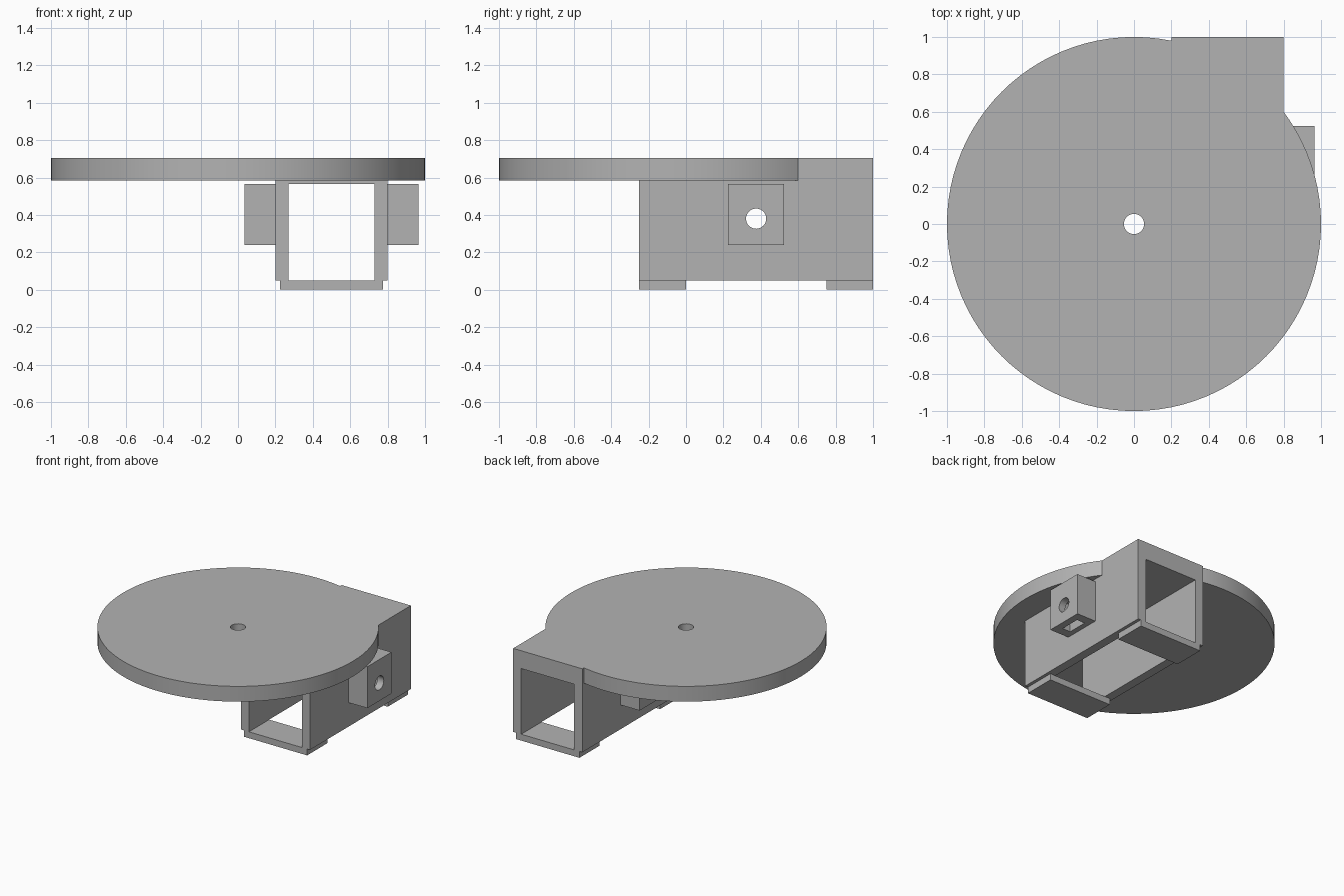
import bpy, bmesh, math
from mathutils import Matrix, Vector

old = bpy.data.objects.get("Cube")
if old:
    bpy.data.objects.remove(old, do_unlink=True)

grey = bpy.data.materials.new("plain_grey")
grey.use_nodes = True
colour = (0.45, 0.45, 0.45, 1)
grey.diffuse_color = colour
grey.node_tree.nodes["Principled BSDF"].inputs["Base Color"].default_value = colour


def finish(name, bm):
    mesh = bpy.data.meshes.new(name)
    bm.to_mesh(mesh)
    bm.free()
    mesh.materials.append(grey)
    obj = bpy.data.objects.new(name, mesh)
    bpy.context.collection.objects.link(obj)
    return obj


def box(name, x, y, z):
    lo, hi = Vector((x[0], y[0], z[0])), Vector((x[1], y[1], z[1]))
    bm = bmesh.new()
    bmesh.ops.create_cube(bm, size=1, matrix=Matrix.Translation((lo + hi) / 2)
                          @ Matrix.Diagonal((*(hi - lo), 1)))
    return finish(name, bm)


def cylinder(name, radius, depth, centre, sides, axis="Z"):
    turn = Matrix.Rotation(math.pi / 2, 4, "Y") if axis == "X" else Matrix()
    bm = bmesh.new()
    bmesh.ops.create_cone(bm, cap_ends=True, segments=sides, radius1=radius, radius2=radius,
                          depth=depth, matrix=Matrix.Translation(centre) @ turn)
    return finish(name, bm)


def combine(target, part, operation):
    mod = target.modifiers.new("boolean", "BOOLEAN")
    mod.operation, mod.solver, mod.object = operation, "EXACT", part
    bpy.context.view_layer.objects.active = target
    bpy.ops.object.modifier_apply(modifier=mod.name)
    bpy.data.objects.remove(part, do_unlink=True)


TOP = 0.705
MID = 0.5          # centre line of the square sleeve in x
straps = ((-0.25, 0), (0.75, 1))

# Round plate joined with the square sleeve
body = cylinder("turntable_bracket", 1, 0.12, (0, 0, TOP - 0.06), 96)
combine(body, box("sleeve", (0.2, 0.8), (-0.25, 1), (0.05, TOP)), "UNION")

# Cross straps closing the underside at both ends
for y in straps:
    combine(body, box("strap", (0.225, 0.775), y, (0, 0.2)), "UNION")

# Bolt lugs on both sides
for side in (-1, 1):
    x = sorted((MID + side * 0.25, MID + side * 0.465))
    combine(body, box("bolt_lug", x, (0.225, 0.525), (0.24, 0.565)), "UNION")

# Tunnel along the sleeve and the opening underneath
combine(body, box("tunnel", (0.27, 0.73), (-0.5, 1.2), (0.05, 0.565)), "DIFFERENCE")
combine(body, box("underside_opening", (0.27, 0.73), (0, 0.75), (-0.1, 0.3)), "DIFFERENCE")

# Nut pockets rising from below into the lugs
for side in (-1, 1):
    x = sorted((MID + side * 0.34, MID + side * 0.41))
    combine(body, box("nut_pocket", x, (0.295, 0.455), (0.1, 0.46)), "DIFFERENCE")

# Cross bolt hole and centre pivot hole
combine(body, cylinder("bolt_hole", 0.054, 2, (MID, 0.375, 0.38), 32, "X"), "DIFFERENCE")
combine(body, cylinder("pivot_hole", 0.054, 0.4, (0, 0, TOP), 32), "DIFFERENCE")

# Smooth round walls, crisp edges
bpy.ops.object.select_all(action="DESELECT")
body.select_set(True)
bpy.context.view_layer.objects.active = body
bpy.ops.object.shade_smooth_by_angle(angle=math.radians(30))
